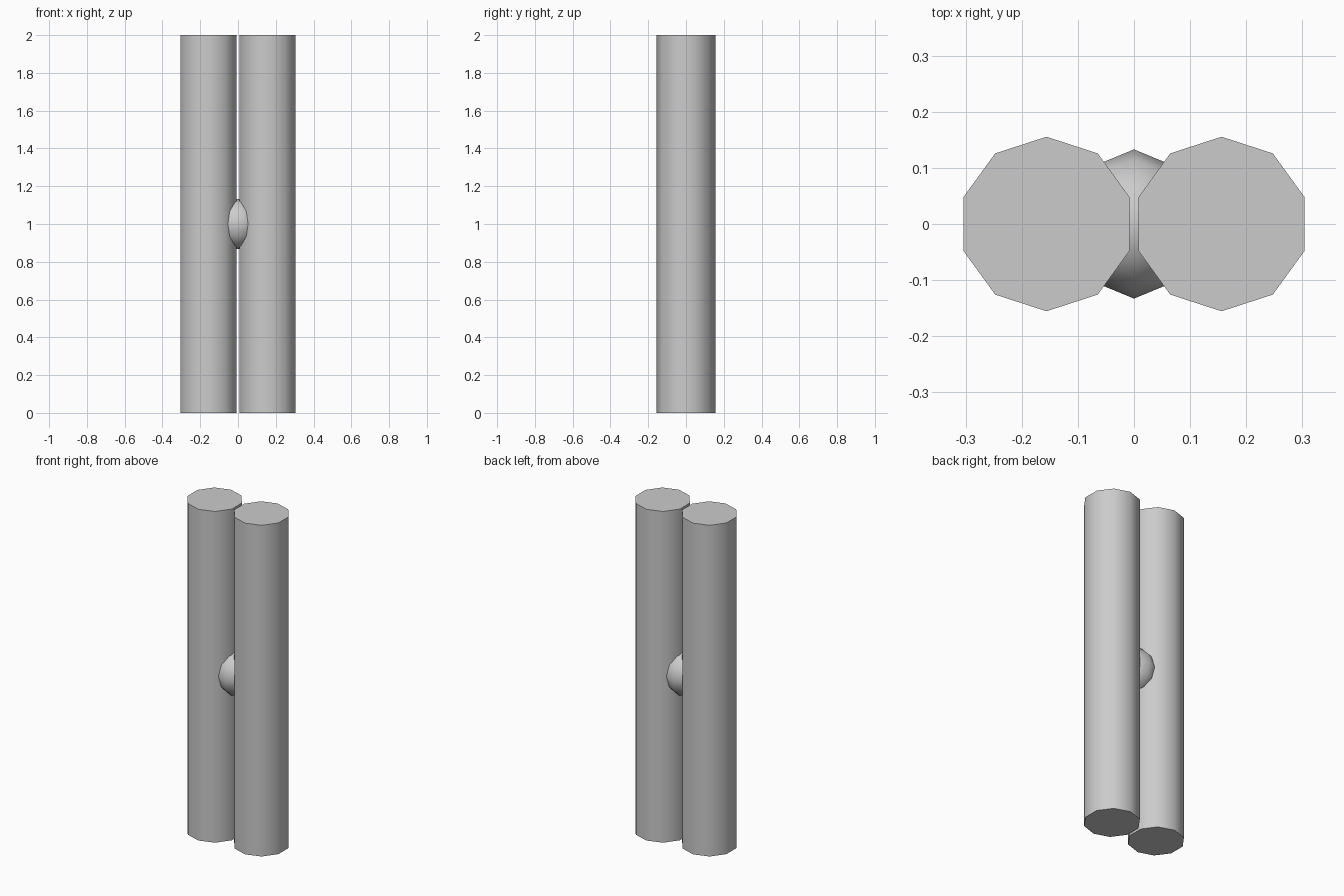
import bpy
from math import radians

if "Cube" in bpy.data.objects:
    bpy.data.objects.remove(bpy.data.objects["Cube"])


def smooth(name, angle):
    obj = bpy.context.object
    obj.name = name
    bpy.ops.object.shade_smooth_by_angle(angle=radians(angle))
    return obj


# Two upright ten-sided rods, side by side with a narrow gap
for name, x in (("left_rod", -0.156), ("right_rod", 0.156)):
    bpy.ops.mesh.primitive_cylinder_add(
        vertices=10, radius=0.1555, depth=2, location=(x, 0, 1))
    smooth(name, 45)

# Low-poly ball joining the rods at mid height
bpy.ops.mesh.primitive_uv_sphere_add(
    segments=8, ring_count=6, radius=0.133, location=(0, 0, 1))
smooth("joining_ball", 60)
